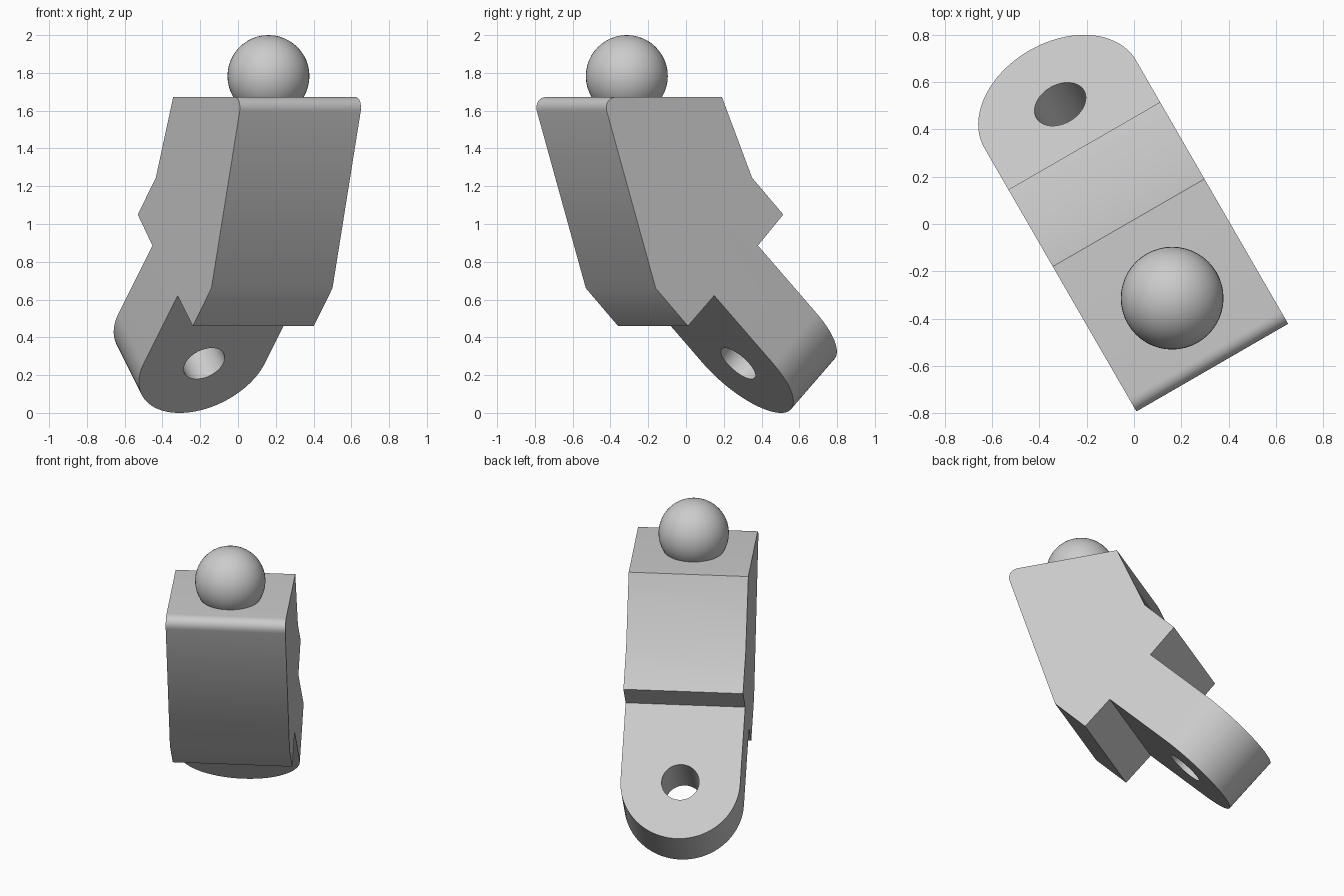
import bpy, bmesh
from math import radians, sqrt
from mathutils import Vector, Matrix

cube = bpy.data.objects.get("Cube")
if cube:
    bpy.data.objects.remove(cube, do_unlink=True)

grey = bpy.data.materials.new("light grey")
grey.use_nodes = True
grey.diffuse_color = (0.6, 0.6, 0.6, 1)
grey.node_tree.nodes["Principled BSDF"].inputs["Base Color"].default_value = (0.6, 0.6, 0.6, 1)

TURN = Matrix.Rotation(radians(30), 4, 'Z')   # whole part is turned about z
MID, HALF = -0.017, 0.37                      # centre and half of the width


def make_object(name, bm):
    """Turn the mesh into a named grey object."""
    bmesh.ops.recalc_face_normals(bm, faces=bm.faces[:])
    bm.transform(TURN)
    mesh = bpy.data.meshes.new(name)
    bm.to_mesh(mesh)
    bm.free()
    mesh.materials.append(grey)
    obj = bpy.data.objects.new(name, mesh)
    bpy.context.collection.objects.link(obj)
    return obj


def activate(obj):
    bpy.ops.object.select_all(action='DESELECT')
    obj.select_set(True)
    bpy.context.view_layer.objects.active = obj


# Side profile of block and slanted tab (length, height)
profile = [
    (-0.712, 1.672), (-0.389, 0.66), (-0.192, 0.46), (-0.031, 0.621),
    (0.59, 0.0), (0.856, 0.266), (0.236, 0.886),
    (0.391, 1.05), (0.20, 1.245), (0.016, 1.672),
]
bm = bmesh.new()
verts = [bm.verts.new((MID - HALF, u, z)) for u, z in profile]
face = bm.faces.new(verts)
ext = bmesh.ops.extrude_face_region(bm, geom=[face])
bmesh.ops.translate(bm, vec=(2 * HALF, 0, 0),
                    verts=[g for g in ext["geom"] if isinstance(g, bmesh.types.BMVert)])
bmesh.ops.recalc_face_normals(bm, faces=bm.faces[:])


def round_edges(test, offset, segments):
    edges = [e for e in bm.edges if test(e)]
    bmesh.ops.bevel(bm, geom=edges, offset=offset, offset_type='OFFSET',
                    segments=segments, profile=0.5, affect='EDGES')


# Rounded tab end and small round on the top front edge
round_edges(lambda e: all(v.co.y > 0.5 for v in e.verts)
            and abs(e.verts[0].co.z - e.verts[1].co.z) > 0.1, HALF - 0.0005, 24)
round_edges(lambda e: all(v.co.y < -0.7 for v in e.verts), 0.082, 10)
body = make_object("body_with_tab", bm)

# Hole through the tab, square to its surface
axis = Vector((0, 1, 1)).normalized()
centre = Vector((MID, 0.723, 0.133)) + Vector((0, -1, 1)) * HALF / sqrt(2)
bm = bmesh.new()
bmesh.ops.create_cone(bm, cap_ends=True, segments=48, radius1=0.116, radius2=0.116,
                      depth=0.8, matrix=Matrix.Translation(centre)
                      @ axis.to_track_quat('Z', 'Y').to_matrix().to_4x4())
cutter = make_object("hole_cutter", bm)
cutter.hide_render = True
cut = body.modifiers.new("hole", 'BOOLEAN')
cut.operation = 'DIFFERENCE'
cut.solver = 'EXACT'
cut.object = cutter
activate(body)
bpy.ops.object.modifier_apply(modifier=cut.name)
bpy.data.objects.remove(cutter, do_unlink=True)

# Ball sitting in the top face
bm = bmesh.new()
bmesh.ops.create_uvsphere(bm, u_segments=48, v_segments=24, radius=0.217,
                          matrix=Matrix.Translation((MID, -0.352, 1.783)))
ball = make_object("ball", bm)

for obj in (body, ball):
    activate(obj)
    bpy.ops.object.shade_smooth_by_angle(angle=radians(30))
